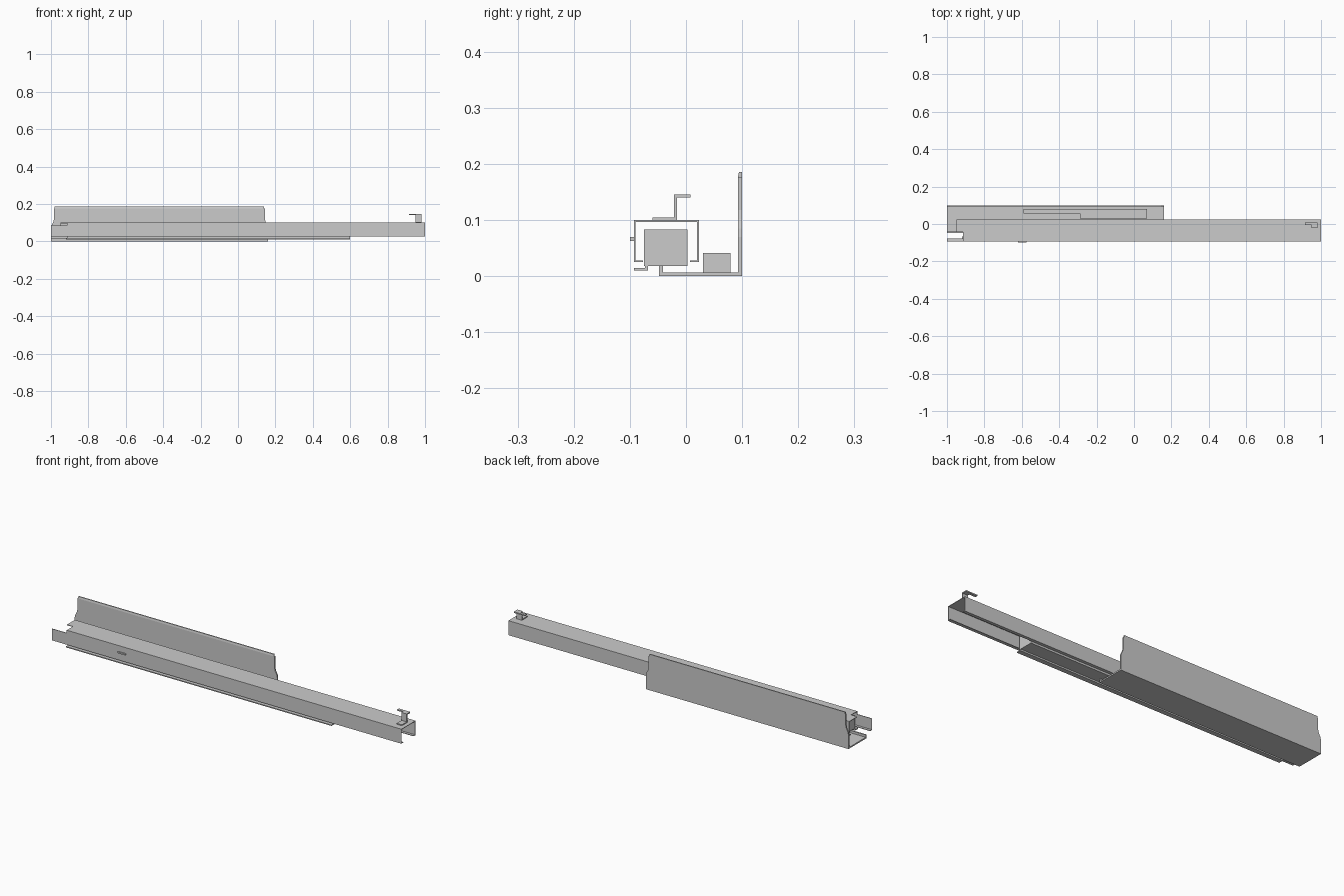
import bpy, bmesh
from mathutils import Vector

if "Cube" in bpy.data.objects:
    bpy.data.objects.remove(bpy.data.objects["Cube"])


def prism(name, points, lo, hi, axis):
    """Extrude a 2D outline: axis 'x' takes (y,z), 'y' takes (x,z), 'z' takes (x,y)."""
    place = {
        'x': lambda p, t: (t, p[0], p[1]),
        'y': lambda p, t: (p[0], t, p[1]),
        'z': lambda p, t: (p[0], p[1], t),
    }[axis]
    bm = bmesh.new()
    face = bm.faces.new([bm.verts.new(place(p, lo)) for p in points])
    ext = bmesh.ops.extrude_face_region(bm, geom=[face])
    verts = [v for v in ext['geom'] if isinstance(v, bmesh.types.BMVert)]
    shift = Vector(place((0, 0), hi - lo))
    bmesh.ops.translate(bm, verts=verts, vec=shift)
    bmesh.ops.recalc_face_normals(bm, faces=bm.faces)
    mesh = bpy.data.meshes.new(name)
    bm.to_mesh(mesh)
    bm.free()
    ob = bpy.data.objects.new(name, mesh)
    bpy.context.collection.objects.link(ob)
    return ob


def box(name, x, y, z):
    return prism(name, [(x[0], y[0]), (x[1], y[0]), (x[1], y[1]), (x[0], y[1])], *z, 'z')


T = 0.003                       # sheet thickness
F, B = -0.093, 0.023            # rail front and back
LOW, TOP, LIP = 0.025, 0.10, 0.016

# outer rail: C channel, open underneath, with inward lips
prism("outer_rail", [
    (F, LOW), (F + LIP, LOW), (F + LIP, LOW + T), (F + T, LOW + T),
    (F + T, TOP - T), (B - T, TOP - T), (B - T, LOW + T), (B - LIP, LOW + T),
    (B - LIP, LOW), (B, LOW), (B, TOP), (F, TOP)], -0.915, 1.0, 'x')

# stepped left end of the rail
prism("rail_back_end", [
    (-0.042, TOP), (-0.042, TOP - T), (B - T, TOP - T), (B - T, LOW + T),
    (B - LIP, LOW + T), (B - LIP, LOW), (B, LOW), (B, TOP)], -0.95, -0.915, 'x')
prism("rail_front_tab", [
    (F, LOW), (F + LIP, LOW), (F + LIP, LOW + T), (F + T, LOW + T),
    (F + T, 0.085), (F, 0.085)], -1.0, -0.915, 'x')

# inner rail with offset flange below
prism("inner_rail", [
    (-0.075, 0.018), (-0.075, 0.083), (0.003, 0.083), (0.003, 0.018)], -0.915, 0.60, 'x')
prism("inner_flange", [
    (F, 0.010), (-0.068, 0.010), (-0.068, 0.019), (-0.073, 0.019),
    (-0.073, 0.015), (F, 0.015)], -0.92, 0.60, 'x')

# mounting bracket: floor with upturned lip, and tall side plate
prism("bracket_floor", [
    (-0.048, 0.0), (0.10, 0.0), (0.10, 0.007), (-0.041, 0.007),
    (-0.041, 0.019), (-0.048, 0.019)], -1.0, 0.16, 'x')
prism("bracket_side", [
    (-1.0, 0.004), (0.16, 0.004), (0.16, 0.07), (0.157, 0.085), (0.148, 0.102),
    (0.144, 0.118), (0.144, 0.176), (-0.984, 0.176), (-0.984, 0.118),
    (-0.988, 0.102), (-0.997, 0.085), (-1.0, 0.07)], 0.0925, 0.10, 'y')
prism("bracket_top_edge", [
    (0.0925, 0.176), (0.10, 0.176), (0.10, 0.186), (0.0945, 0.186)], -0.98, 0.14, 'x')

# stepped damper housing on the bracket floor
prism("damper_housing", [
    (-0.29, 0.03), (0.07, 0.03), (0.07, 0.079), (-0.59, 0.079),
    (-0.59, 0.055), (-0.29, 0.055)], 0.007, 0.041, 'z')

# locating hook at the right end
prism("hook_post", [
    (-0.06, TOP), (-0.016, TOP), (-0.016, 0.14), (0.008, 0.14), (0.008, 0.146),
    (-0.021, 0.146), (-0.021, 0.105), (-0.06, 0.105)], 0.95, 0.98, 'x')
box("hook_finger", (0.915, 0.95), (-0.006, 0.008), (0.14, 0.146))

# small stop on the rail front
box("front_stop", (-0.62, -0.575), (-0.10, F + 0.001), (0.063, 0.070))
